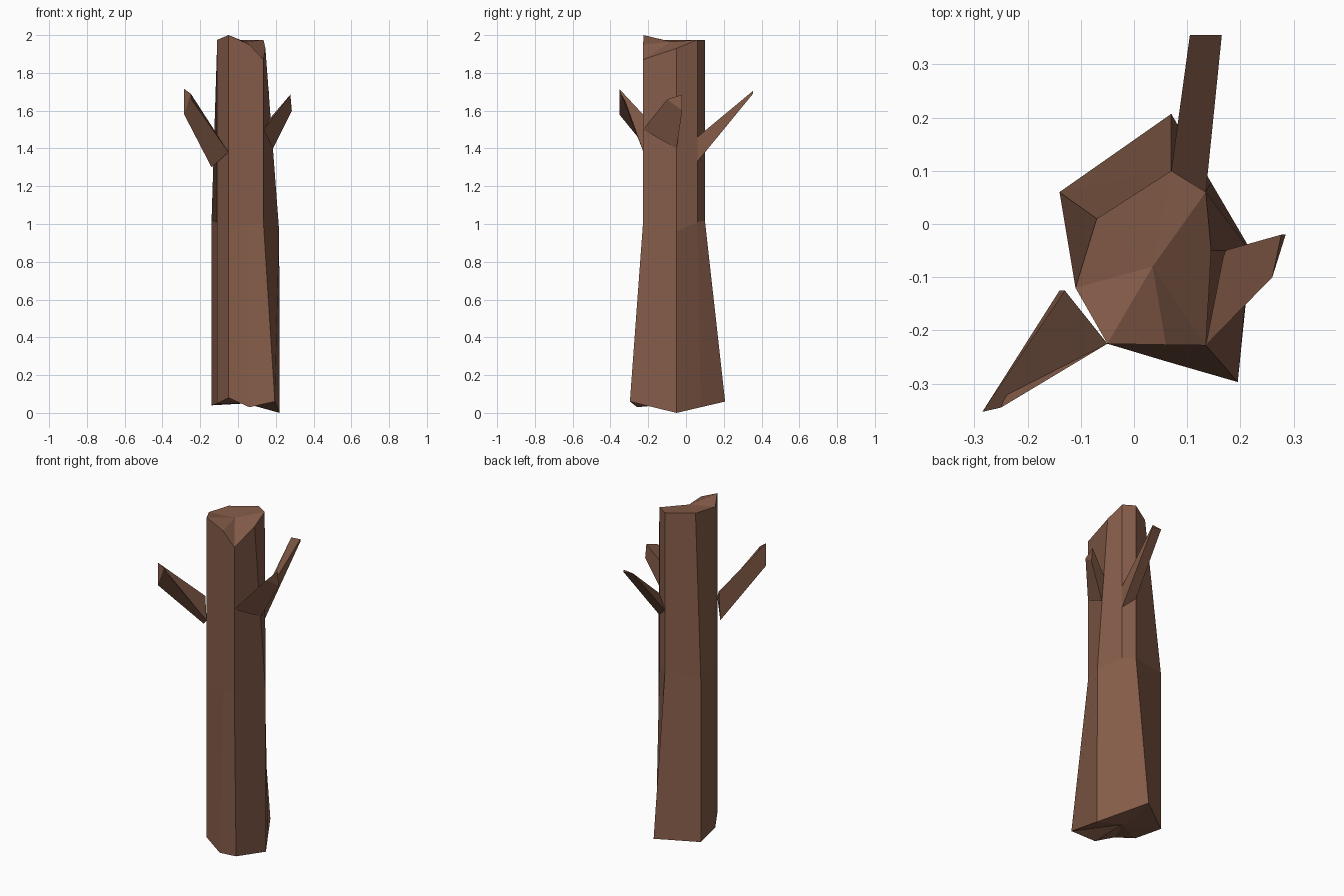
import bpy, bmesh

bark = bpy.data.materials.new("bark")
bark.diffuse_color = (0.23, 0.105, 0.065, 1)


def make_mesh(name, verts, faces):
    bm = bmesh.new()
    vs = [bm.verts.new(v) for v in verts]
    for f in faces:
        bm.faces.new([vs[i] for i in f])
    bmesh.ops.recalc_face_normals(bm, faces=bm.faces)
    me = bpy.data.meshes.new(name)
    bm.to_mesh(me)
    bm.free()
    me.materials.append(bark)
    ob = bpy.data.objects.new(name, me)
    bpy.context.collection.objects.link(ob)
    return ob


# Trunk: uneven rings counter-clockwise from the front left corner
base = [(-.05, -.225, .08), (.06, -.258, .03), (.195, -.297, .06), (.22, -.05, 0),
        (.145, .078, .03), (.07, .207, .06), (-.14, .06, .04), (-.11, -.12, .05)]
middle = [(-.05, -.225, 1), (.06, -.227, 1), (.135, -.228, 1), (.218, -.05, .96),
          (.135, .06, 1.01), (.07, .1, 1.02), (-.14, .06, 1.02), (-.11, -.12, 1.01)]
top = [(-.05, -.225, 2), (.06, -.227, 1.95), (.135, -.228, 1.87), (.145, -.05, 1.93),
       (.135, .06, 1.975), (.07, .1, 1.975), (-.07, .01, 1.975), (-.11, -.12, 1.975)]
n = len(base)
verts = base + middle + top + [(.04, -.05, .05), (.035, -.08, 1.965)]
faces = []
for i in range(n):
    j = (i + 1) % n
    for r in (0, n):
        faces.append((r + i, r + j, r + n + j, r + n + i))
    faces.append((j, i, 3 * n))
    faces.append((2 * n + i, 2 * n + j, 3 * n + 1))
make_mesh("trunk", verts, faces)


# Branches: three-sided stubs, root triangle to tip triangle
def branch(name, root, tip):
    sides = [(i, (i + 1) % 3, (i + 1) % 3 + 3, i + 3) for i in range(3)]
    make_mesh(name, root + tip, sides + [(2, 1, 0), (3, 4, 5)])


branch("left_branch",
       [(-.14, -.125, 1.3), (-.05, -.225, 1.38), (-.13, -.125, 1.47)],
       [(-.285, -.353, 1.58), (-.25, -.345, 1.69), (-.285, -.353, 1.715)])
branch("right_branch",
       [(.186, -.05, 1.4), (.135, -.228, 1.5), (.17, -.05, 1.56)],
       [(.285, -.02, 1.6), (.26, -.1, 1.66), (.277, -.02, 1.685)])
branch("back_branch",
       [(.135, .06, 1.33), (.135, .06, 1.46), (.07, .1, 1.39)],
       [(.165, .355, 1.69), (.165, .355, 1.705), (.105, .355, 1.7)])
